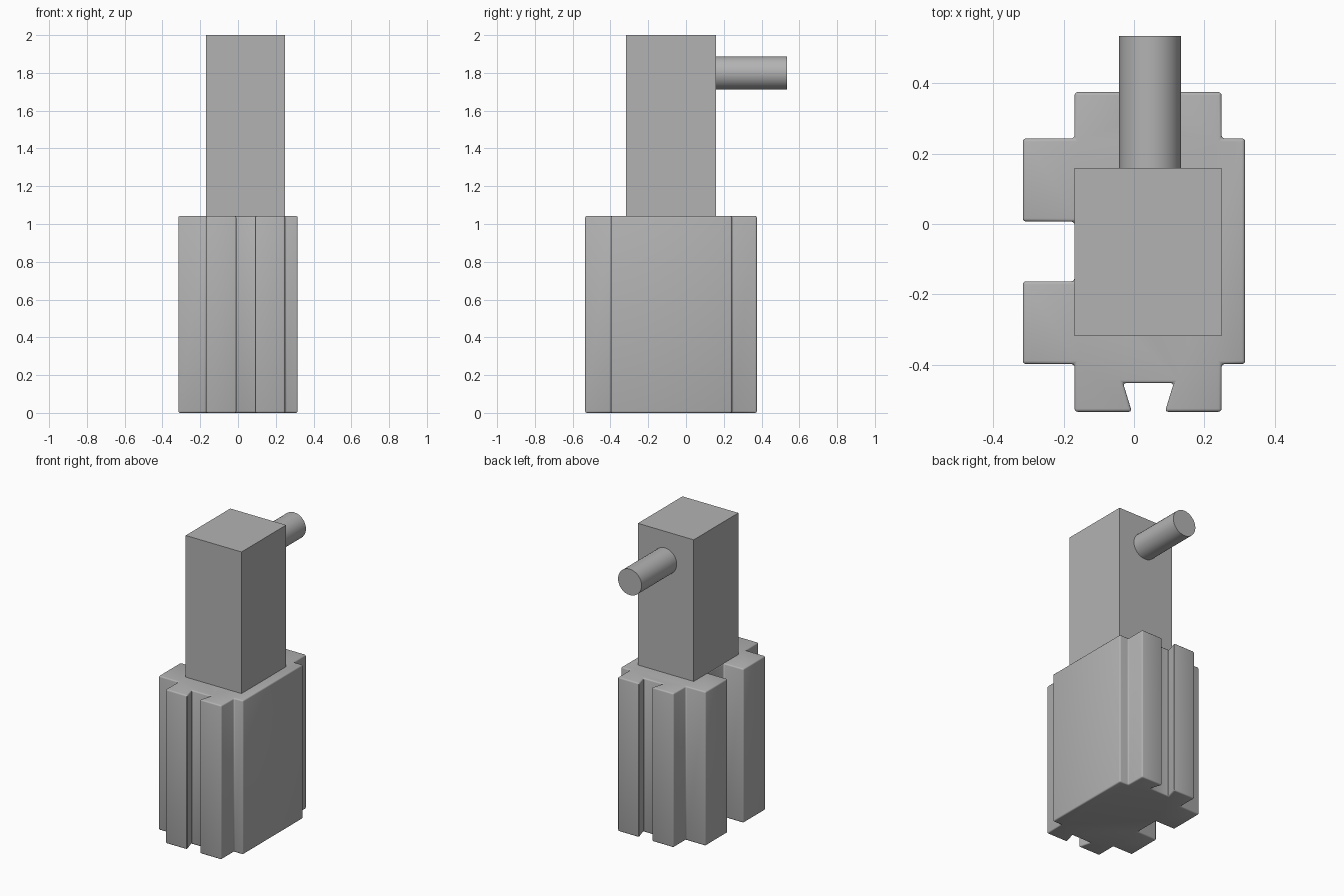
import bpy, bmesh
from math import radians

cube = bpy.data.objects.get("Cube")
if cube:
    bpy.data.objects.remove(cube, do_unlink=True)

# One plain grey for every part
grey = bpy.data.materials.new("plain grey")
grey.use_nodes = True
colour = (0.45, 0.45, 0.45, 1)
grey.diffuse_color = colour
grey.node_tree.nodes["Principled BSDF"].inputs["Base Color"].default_value = colour


def finish(obj, name):
    obj.name = obj.data.name = name
    obj.data.materials.append(grey)
    bpy.ops.object.select_all(action='DESELECT')
    obj.select_set(True)
    bpy.context.view_layer.objects.active = obj
    return obj


def extrude_profile(name, outline, height):
    mesh = bpy.data.meshes.new(name)
    bm = bmesh.new()
    face = bm.faces.new([bm.verts.new((x, y, 0)) for x, y in outline])
    top = bmesh.ops.extrude_face_region(bm, geom=[face])["geom"]
    verts = [v for v in top if isinstance(v, bmesh.types.BMVert)]
    bmesh.ops.translate(bm, verts=verts, vec=(0, 0, height))
    bmesh.ops.recalc_face_normals(bm, faces=bm.faces)
    bm.to_mesh(mesh)
    bm.free()
    obj = bpy.data.objects.new(name, mesh)
    bpy.context.collection.objects.link(obj)
    return finish(obj, name)


# Slotted base: dovetail front and back, square notch on one side
left, right = -0.169, 0.249
front, back = -0.534, 0.375
wing_front, wing_back = -0.398, 0.243
outer = 0.316


def dovetail(y, inward):
    deep = y + inward * 0.082
    return [(-0.006, y), (-0.031, deep), (0.113, deep), (0.088, y)]


outline = [(left, front)] + dovetail(front, 1) + [
    (right, front), (right, wing_front), (outer, wing_front),
    (outer, wing_back), (right, wing_back), (right, back),
] + dovetail(back, -1)[::-1] + [
    (left, back), (left, wing_back), (-outer, wing_back),
    (-outer, 0.007), (left, 0.007), (left, -0.163),
    (-outer, -0.163), (-outer, wing_front), (left, wing_front),
]
base = extrude_profile("slotted_base", outline, 1.042)
bevel = base.modifiers.new("edge rounding", 'BEVEL')
bevel.width = 0.009
bevel.segments = 3
bevel.limit_method = 'ANGLE'
bevel.angle_limit = radians(30)
bpy.ops.object.modifier_apply(modifier=bevel.name)
bpy.ops.object.shade_smooth_by_angle(angle=radians(35))

# Square column standing on the base
column_front, column_back = -0.318, 0.159
column = [(left, column_front), (right, column_front),
          (right, column_back), (left, column_back)]
post = extrude_profile("column", column, 0.96)
post.location.z = 1.04

# Round peg out of the back of the column
peg_length = 0.535 - column_back
bpy.ops.mesh.primitive_cylinder_add(
    vertices=32, radius=0.088, depth=peg_length,
    location=(0.046, column_back + peg_length / 2, 1.8),
    rotation=(radians(90), 0, 0))
finish(bpy.context.object, "peg")
bpy.ops.object.shade_smooth_by_angle(angle=radians(30))
